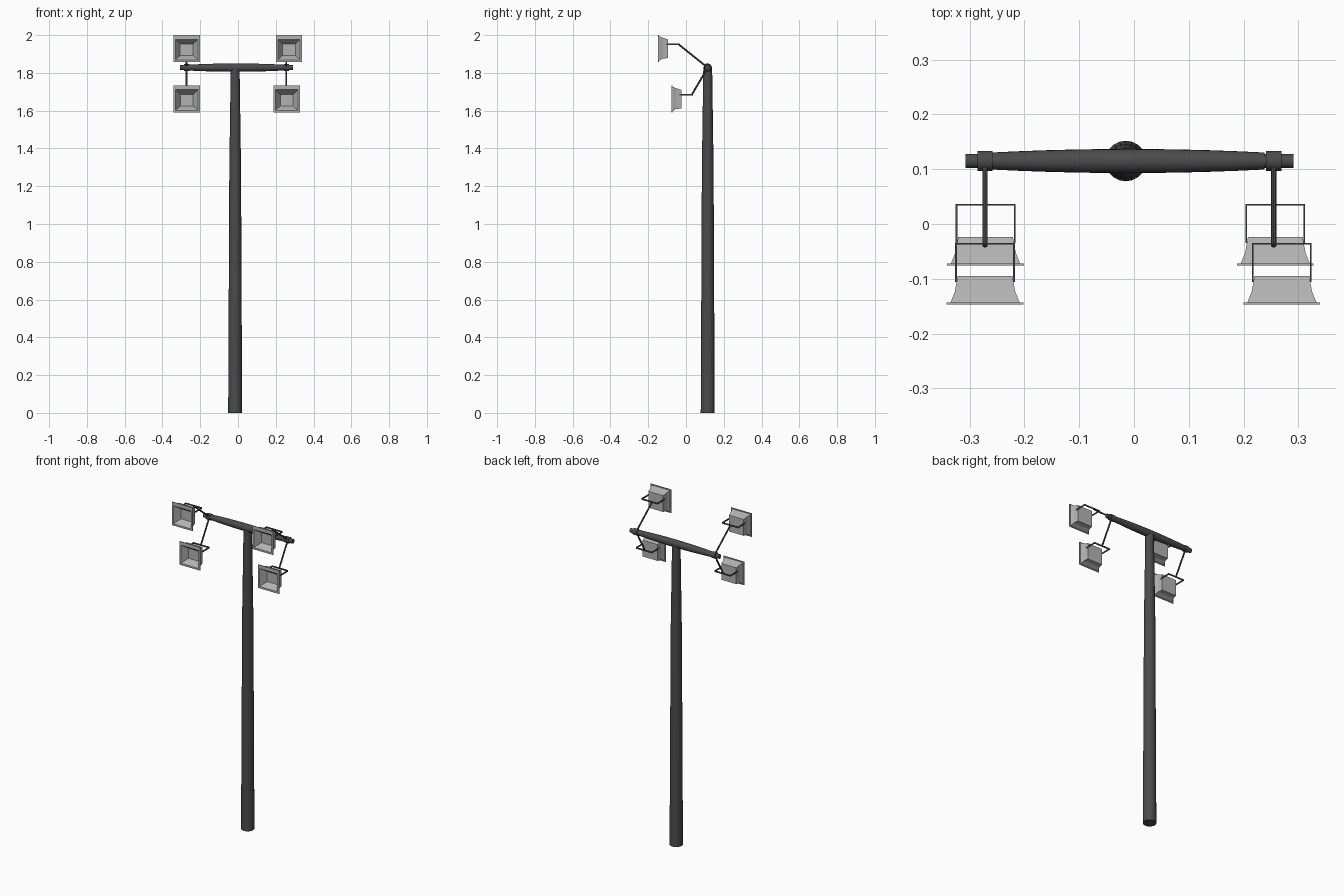
import bpy, bmesh, math
from mathutils import Vector, Matrix

if "Cube" in bpy.data.objects:
    bpy.data.objects.remove(bpy.data.objects["Cube"])


def material(name, v):
    m = bpy.data.materials.new(name)
    m.diffuse_color = (v, v, v, 1)
    m.use_nodes = True
    m.node_tree.nodes["Principled BSDF"].inputs["Base Color"].default_value = m.diffuse_color
    return m


DARK = material("dark_metal", 0.07)
LIGHT = material("light_metal", 0.45)


def finish(name, bm, mat, smooth=False):
    bmesh.ops.recalc_face_normals(bm, faces=bm.faces)
    me = bpy.data.meshes.new(name)
    bm.to_mesh(me)
    bm.free()
    ob = bpy.data.objects.new(name, me)
    bpy.context.collection.objects.link(ob)
    me.materials.append(mat)
    if smooth:
        bpy.ops.object.select_all(action='DESELECT')
        ob.select_set(True)
        bpy.context.view_layer.objects.active = ob
        bpy.ops.object.shade_smooth_by_angle(angle=math.radians(40))
    return ob


def loft(bm, rings):
    """Skin a list of closed point rings and cap both ends."""
    vs = [[bm.verts.new(p) for p in r] for r in rings]
    n = len(vs[0])
    for a, b in zip(vs, vs[1:]):
        for i in range(n):
            j = (i + 1) % n
            bm.faces.new((a[i], a[j], b[j], b[i]))
    bm.faces.new(vs[0])
    bm.faces.new(vs[-1])


def turned(name, profile, origin, axis, sides=20):
    """Round bar: profile of (distance, radius) along an axis."""
    rot = Vector(axis).to_track_quat('Z', 'Y')
    bm = bmesh.new()
    rings = []
    for d, r in profile:
        rings.append([Vector(origin) + rot @ Vector((r * math.cos(t), r * math.sin(t), d))
                      for t in (2 * math.pi * i / sides for i in range(sides))])
    loft(bm, rings)
    return finish(name, bm, DARK, True)


def strut(name, a, b, r=0.0048):
    a, b = Vector(a), Vector(b)
    return turned(name, [(0, r), ((b - a).length, r)], a, b - a, 8)


BAR_Y, BAR_Z, MID_X = 0.115, 1.828, -0.015

# Tapered pole
turned("pole", [(0, 0.037), (1.3, 0.031), (1.822, 0.0235)], (MID_X, BAR_Y, 0), (0, 0, 1))

# Cross bar, swelling towards the middle, with plain round ends
half = 0.249
prof = [(half * t, 0.0155 + 0.0065 * (1 - t * t)) for t in (i / 5 for i in range(-5, 6))]
prof = [(-0.297, 0.013), (-half, 0.013)] + prof + [(half, 0.013), (0.302, 0.013)]
turned("cross_bar", prof, (-0.011, BAR_Y, BAR_Z), (1, 0, 0))


def lamp(name, x, front_y, z):
    def ring(d, hx, top, bot):
        return [(x + sx * hx, front_y + d, z + h)
                for sx, h in ((-1, bot), (1, bot), (1, top), (-1, top))]

    # Housing: recessed reflector, front flange, flared body, flat back
    bm = bmesh.new()
    loft(bm, [ring(0.036, 0.034, 0.024, -0.037),
              ring(0.010, 0.052, 0.042, -0.053),
              ring(0.000, 0.059, 0.049, -0.060),
              ring(0.000, 0.070, 0.071, -0.071),
              ring(0.004, 0.070, 0.071, -0.071),
              ring(0.004, 0.063, 0.065, -0.065),
              ring(0.024, 0.055, 0.057, -0.053),
              ring(0.052, 0.050, 0.048, -0.051)])
    finish(name + "_housing", bm, LIGHT)

    # U-shaped flat bracket behind the housing
    bm = bmesh.new()
    back, bz = front_y + 0.111, z + 0.023
    for cx, cy, sx, sy in ((x, back, 0.107, 0.003),
                           (x - 0.053, back - 0.034, 0.003, 0.071),
                           (x + 0.053, back - 0.034, 0.003, 0.071)):
        bmesh.ops.create_cube(bm, size=1, matrix=Matrix.Translation((cx, cy, bz))
                              @ Matrix.Diagonal((sx, sy, 0.009, 1)))
    finish(name + "_bracket", bm, DARK)
    return back, bz


# Each side: clamp collar, two arms, two lamps
for side, ax, upper_x, lower_x in (("left", -0.272, -0.272, -0.271),
                                   ("right", 0.255, 0.270, 0.258)):
    turned(side + "_clamp", [(-0.014, 0.0185), (0.014, 0.0185)],
           (ax, BAR_Y, BAR_Z), (1, 0, 0), 16)
    for level, lx, fy, lz in (("upper", upper_x, -0.147, 1.929),
                              ("lower", lower_x, -0.076, 1.662)):
        name = f"{side}_{level}_lamp"
        by, bz = lamp(name, lx, fy, lz)
        strut(name + "_arm", (ax, BAR_Y, BAR_Z), (ax, by - 0.004, bz))
